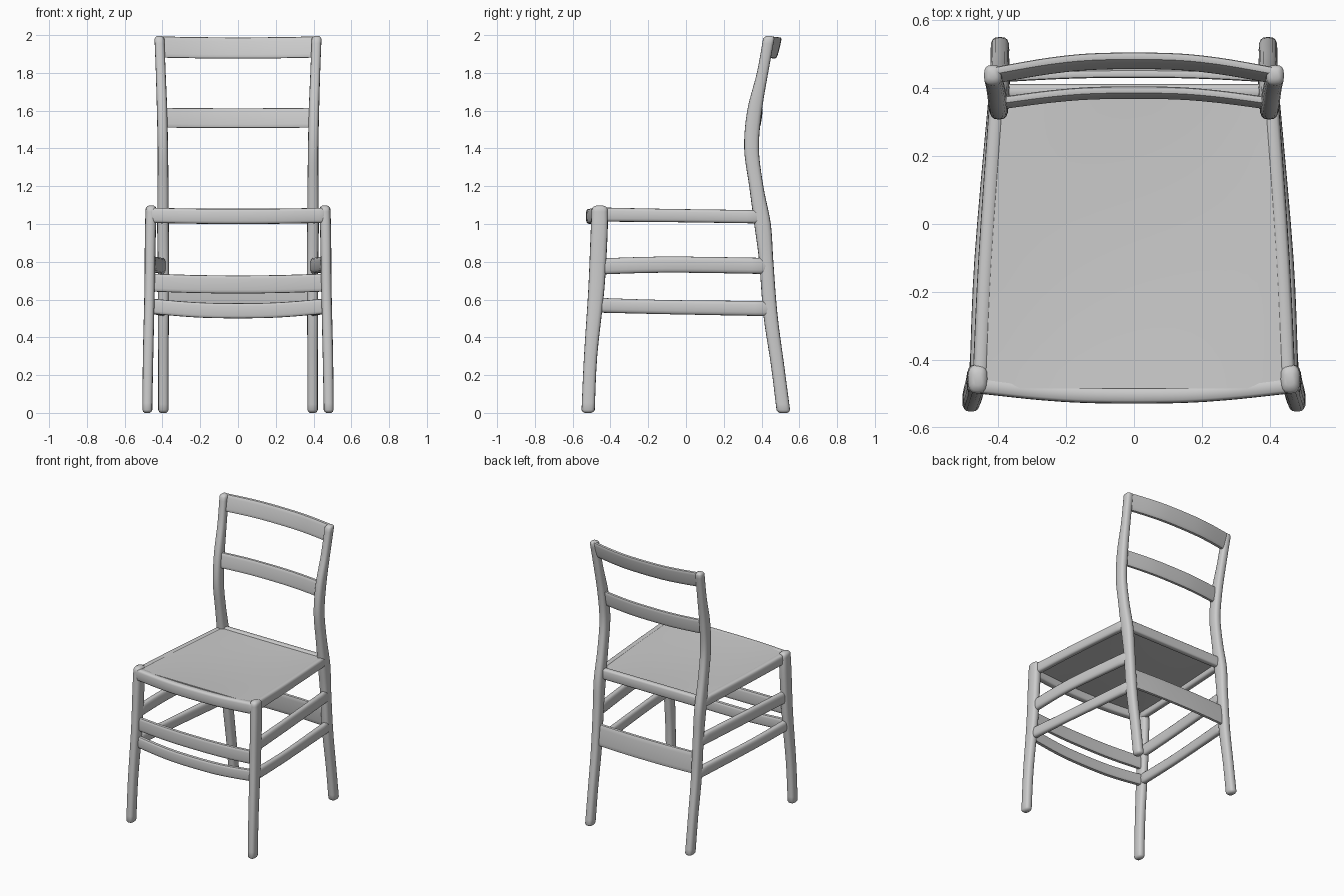
import bpy, bmesh, math
from mathutils import Vector

if "Cube" in bpy.data.objects:
    bpy.data.objects.remove(bpy.data.objects["Cube"])

SIDES = 16


def finish(name, bm, mirror=False):
    bmesh.ops.recalc_face_normals(bm, faces=bm.faces)
    me = bpy.data.meshes.new(name)
    bm.to_mesh(me)
    bm.free()
    ob = bpy.data.objects.new(name, me)
    bpy.context.collection.objects.link(ob)
    if mirror:
        ob.modifiers.new("mirror", 'MIRROR').use_axis[0] = True
    bpy.ops.object.select_all(action='DESELECT')
    ob.select_set(True)
    bpy.context.view_layer.objects.active = ob
    bpy.ops.object.shade_smooth_by_angle(angle=math.radians(40))
    return ob


def spline(points, steps=5):
    """Catmull-Rom through tuples of any length."""
    pts = [Vector(p) for p in points]
    out = []
    for i in range(len(pts) - 1):
        p0, p1, p2 = pts[max(i - 1, 0)], pts[i], pts[i + 1]
        p3 = pts[min(i + 2, len(pts) - 1)]
        for s in range(steps):
            t = s / steps
            out.append(0.5 * (2 * p1 + (p2 - p0) * t + (2 * p0 - 5 * p1 + 4 * p2 - p3) * t * t
                              + (3 * p1 - p0 - 3 * p2 + p3) * t ** 3))
    return out + [pts[-1]]


def loft(name, rings, axis, power=0.7, tilt=0.0, mirror=False):
    """Skin rounded sections (x, y, z, width, height) lying across the given axis."""
    rows = [(Vector(r[:3]), r[3], r[4]) for r in spline(rings)]

    # rounded end caps
    def cap(row, nxt):
        c, w, h = row
        d = (c - nxt[0]).normalized() * min(w, h) * 0.3
        return [(c + d * k, w * s, h * s) for k, s in ((0.0, 1), (0.6, 0.82), (1.0, 0.45))]
    first, last = cap(rows[0], rows[1]), cap(rows[-1], rows[-2])
    rows = first[::-1] + rows[1:-1] + last
    u, v = {'X': ((0, 1, 0), (0, tilt, 1)), 'Y': ((1, 0, 0), (0, 0, 1)),
            'Z': ((1, 0, 0), (0, 1, 0))}[axis]
    u, v = Vector(u), Vector(v)
    bm = bmesh.new()
    loops = []
    for c, w, h in rows:
        loop = []
        for i in range(SIDES):
            a = 2 * math.pi * i / SIDES
            ca, sa = math.cos(a), math.sin(a)
            pu = math.copysign(abs(ca) ** power, ca) * w / 2
            pv = math.copysign(abs(sa) ** power, sa) * h / 2
            loop.append(bm.verts.new(c + u * pu + v * pv))
        loops.append(loop)
    for a, b in zip(loops, loops[1:]):
        for i in range(SIDES):
            j = (i + 1) % SIDES
            bm.faces.new((a[i], a[j], b[j], b[i]))
    bm.faces.new(loops[0])
    bm.faces.new(loops[-1])
    return finish(name, bm, mirror)


def slat(name, half, y_end, y_mid, z_end, z_mid, thick, height, tilt=0.0):
    """Cross member, bowed between its ends."""
    rings = []
    for t in (-1, -0.6, -0.25, 0.25, 0.6, 1):
        k = 1 - t * t
        rings.append((half * t, y_end + (y_mid - y_end) * k,
                      z_end + (z_mid - z_end) * k, thick, height))
    return loft(name, rings, 'X', 0.5, tilt)


# legs
loft("front_legs", [(0.48, -0.518, 0.015, 0.052, 0.07), (0.476, -0.505, 0.3, 0.055, 0.07),
                    (0.468, -0.475, 0.65, 0.055, 0.085), (0.464, -0.46, 0.95, 0.058, 0.09),
                    (0.46, -0.457, 1.08, 0.058, 0.085)], 'Z', mirror=True)
loft("back_legs", [(0.395, 0.515, 0.015, 0.055, 0.072), (0.395, 0.485, 0.25, 0.055, 0.07),
                   (0.395, 0.447, 0.52, 0.058, 0.075), (0.395, 0.425, 0.8, 0.06, 0.075),
                   (0.397, 0.405, 1.0, 0.062, 0.088), (0.397, 0.372, 1.2, 0.058, 0.075),
                   (0.398, 0.347, 1.4, 0.055, 0.078), (0.402, 0.363, 1.6, 0.055, 0.078),
                   (0.409, 0.405, 1.8, 0.052, 0.06), (0.416, 0.438, 1.98, 0.052, 0.06)],
     'Z', mirror=True)

# backrest slats
slat("top_back_slat", 0.415, 0.437, 0.482, 1.937, 1.932, 0.03, 0.112, 0.25)
slat("middle_back_slat", 0.40, 0.355, 0.388, 1.563, 1.56, 0.028, 0.105, 0.15)

# seat frame
slat("front_seat_rail", 0.455, -0.475, -0.505, 1.046, 1.04, 0.05, 0.08)
slat("back_seat_rail", 0.39, 0.39, 0.39, 1.04, 1.04, 0.045, 0.075)
loft("side_seat_rails", [(0.453, -0.46, 1.05, 0.045, 0.075), (0.436, -0.1, 1.045, 0.045, 0.07),
                         (0.402, 0.39, 1.038, 0.045, 0.07)], 'Y', 0.6, mirror=True)

# seat panel with a slight dip
bm = bmesh.new()
bmesh.ops.create_grid(bm, x_segments=16, y_segments=16, size=1)
for v in bm.verts:
    x, y = v.co.x, v.co.y
    t = (y + 1) / 2
    v.co = (x * (0.452 + (0.402 - 0.452) * t), -0.485 + 0.87 * t,
            1.083 - 0.015 * t - 0.012 * (1 - x * x) * (1 - y * y))
geom = bmesh.ops.extrude_face_region(bm, geom=bm.faces[:])["geom"]
for v in geom:
    if isinstance(v, bmesh.types.BMVert):
        v.co.z -= 0.03
finish("seat", bm)

# stretchers
loft("upper_side_stretchers", [(0.462, -0.46, 0.775, 0.045, 0.085), (0.45, -0.1, 0.785, 0.04, 0.085),
                               (0.402, 0.42, 0.778, 0.045, 0.085)], 'Y', mirror=True)
loft("lower_side_stretchers", [(0.465, -0.47, 0.57, 0.045, 0.078), (0.445, -0.1, 0.56, 0.04, 0.075),
                               (0.40, 0.44, 0.552, 0.045, 0.08)], 'Y', mirror=True)
slat("upper_front_stretcher", 0.46, -0.47, -0.485, 0.69, 0.68, 0.032, 0.095)
slat("lower_front_stretcher", 0.46, -0.475, -0.49, 0.565, 0.54, 0.035, 0.08)
slat("back_stretcher", 0.39, 0.437, 0.45, 0.62, 0.62, 0.03, 0.15, -0.1)
